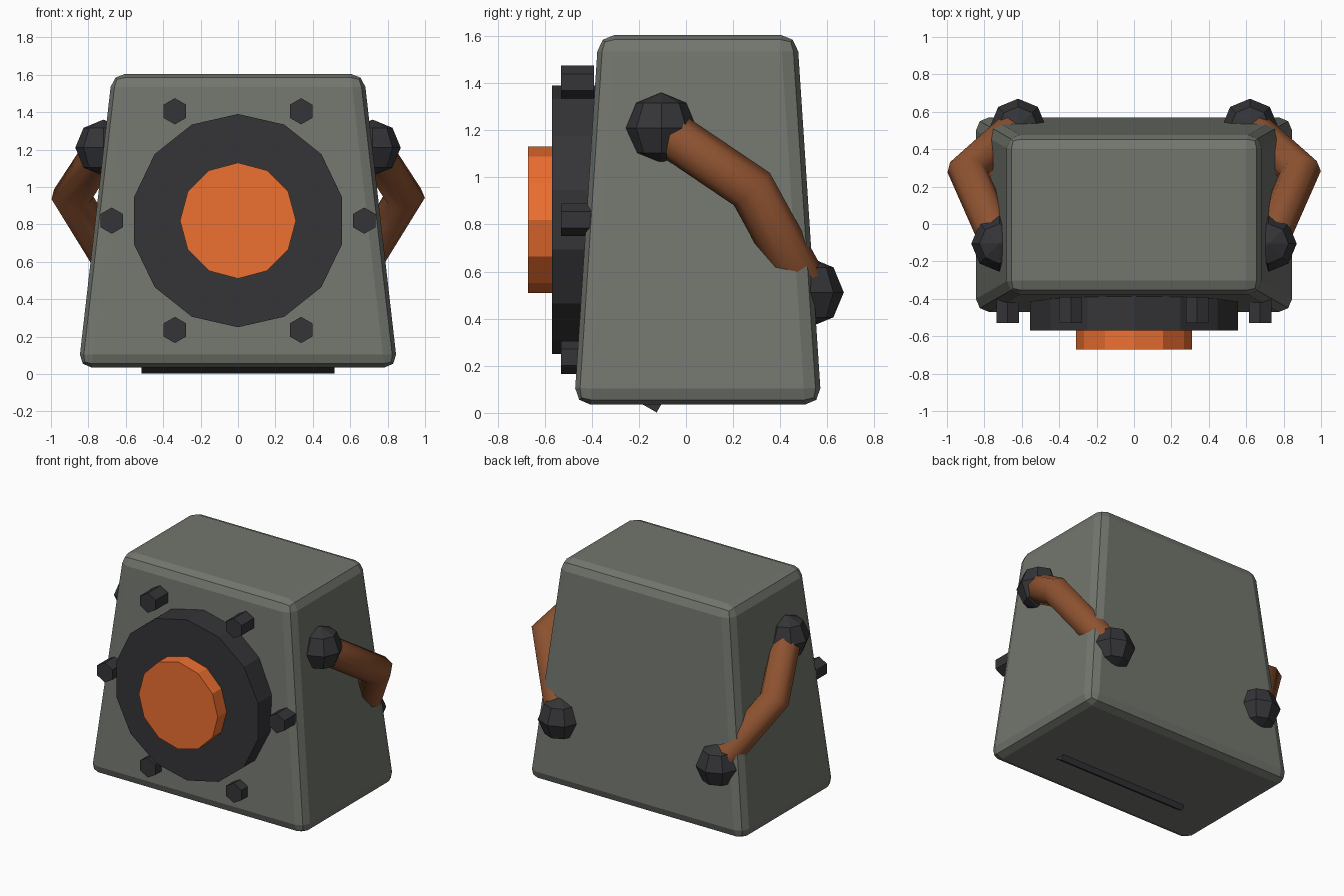
import bpy, bmesh
from math import cos, sin, pi, radians
from mathutils import Vector

if "Cube" in bpy.data.objects:
    bpy.data.objects.remove(bpy.data.objects["Cube"])


def material(name, rgb):
    m = bpy.data.materials.new(name)
    m.diffuse_color = (*rgb, 1)
    m.use_nodes = True
    m.node_tree.nodes["Principled BSDF"].inputs["Base Color"].default_value = m.diffuse_color
    return m


GREY = material("casing_grey", (0.17, 0.18, 0.155))
DARK = material("dark_metal", (0.035, 0.035, 0.04))
ORANGE = material("orange_lens", (0.85, 0.16, 0.03))
RUST = material("rust_pipe", (0.27, 0.085, 0.03))


def finish(name, mat):
    o = bpy.context.object
    o.name = name
    o.data.materials.append(mat)
    return o


def disc(name, x, z, r, y0, y1, sides, mat):
    """Prism along y with a corner pointing straight up."""
    bpy.ops.mesh.primitive_cylinder_add(vertices=sides, radius=r, depth=y1 - y0,
        location=(x, (y0 + y1) / 2, z), rotation=(pi / 2, 0, 0))
    o = finish(name, mat)
    if sides == 14 or sides == 6 or sides == 12:
        bpy.ops.object.transform_apply(location=False)
    return o


# Tapered casing with rounded edges
bpy.ops.mesh.primitive_cube_add(size=2, location=(0, 0.05, 0.82))
body = finish("casing", GREY)
for v in body.data.vertices:
    top = v.co.z > 0
    v.co.x *= 0.673 if top else 0.853
    v.co.y *= 0.422 if top else 0.525
    v.co.z *= 0.785
bev = body.modifiers.new("edge_bevel", "BEVEL")
bev.width, bev.segments = 0.07, 2

# Front ring, lens and six bolts
disc("front_ring", 0, 0.82, 0.57, -0.57, -0.36, 14, DARK)
disc("front_lens", 0, 0.82, 0.31, -0.67, -0.55, 12, ORANGE)
for i in range(6):
    a = i * pi / 3
    disc(f"bolt_{i + 1}", 0.675 * cos(a), 0.82 + 0.675 * sin(a),
         0.07, -0.53, -0.39, 6, DARK)

# Tilted bar whose lower edge pokes through the underside
bpy.ops.mesh.primitive_cube_add(size=1, location=(-0.0, -0.143, 0.07), rotation=(radians(-30), 0, 0))
bar = finish("base_bar", DARK)
bar.scale = (1.03, 0.1, 0.1)


def pipe(name, points, r, sides):
    """Tube with mitred bends along a list of points."""
    pts = [Vector(p) for p in points]
    bm = bmesh.new()
    d = (pts[1] - pts[0]).normalized()
    u = d.orthogonal().normalized()
    w = d.cross(u)
    ring = [pts[0] + r * (u * cos(2 * pi * k / sides) + w * sin(2 * pi * k / sides))
            for k in range(sides)]
    rows = []
    for i, p in enumerate(pts):
        if i:
            d = (p - pts[i - 1]).normalized()
            n = d if i == len(pts) - 1 else (d + (pts[i + 1] - p).normalized()).normalized()
            ring = [q + d * ((p - q).dot(n) / d.dot(n)) for q in ring]
        rows.append([bm.verts.new(q) for q in ring])
    for a, b in zip(rows, rows[1:]):
        for k in range(sides):
            j = (k + 1) % sides
            bm.faces.new((a[k], a[j], b[j], b[k])).smooth = True
    bm.faces.new(rows[0])
    bm.faces.new(rows[-1])
    bmesh.ops.recalc_face_normals(bm, faces=bm.faces)
    me = bpy.data.meshes.new(name)
    bm.to_mesh(me)
    bm.free()
    me.materials.append(RUST)
    bpy.context.collection.objects.link(bpy.data.objects.new(name, me))


# Bent side pipes with ball joints at both ends
for s, side in ((1, "right"), (-1, "left")):
    upper, lower = (s * 0.72, -0.105, 1.21), (s * 0.62, 0.52, 0.512)
    pipe(f"pipe_{side}", [upper, (s * 0.89, 0.28, 0.95), lower], 0.1, 8)
    for label, p in (("upper", upper), ("lower", lower)):
        bpy.ops.mesh.primitive_uv_sphere_add(segments=8, ring_count=4, radius=0.15, location=p)
        finish(f"{label}_joint_{side}", DARK)
